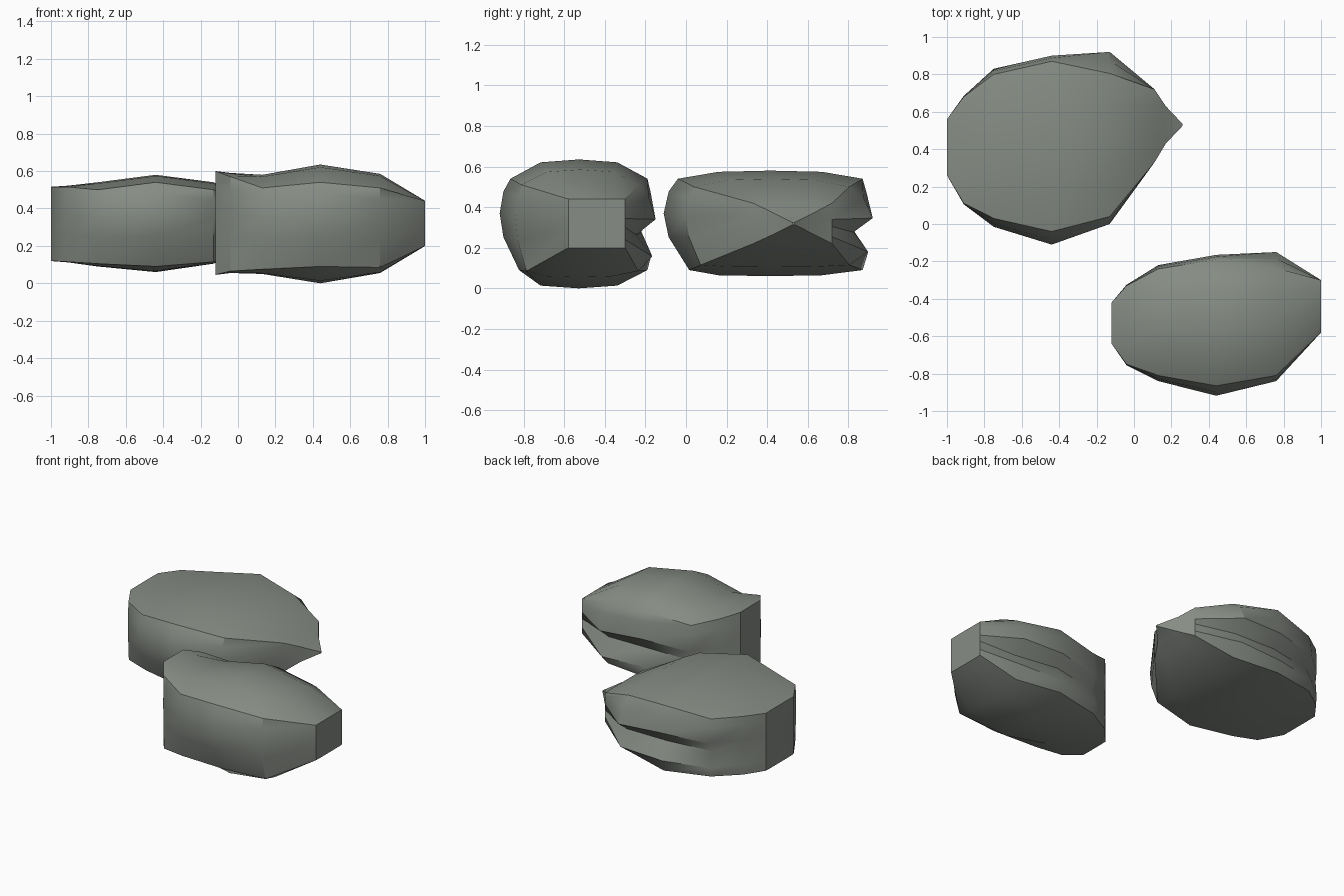
import bpy, bmesh, math

stone = bpy.data.materials.new("grey green stone")
stone.diffuse_color = (0.24, 0.262, 0.232, 1)


def ring(x, y0, y1, front, back, groove, zb, z0, z1, zt):
    """Cross-section: crease corners (y0,z0)-(y1,z1), bulged front, grooved back,
    domed top and bottom."""
    h, w = z1 - z0, y1 - y0
    y0b = y0 + 0.8 * front                    # lower front crease tucks in
    pts = [(y0b, z0), (y0 - 0.65 * front, z0 + 0.36 * h), (y0 - front, z0 + 0.62 * h),
           (y0 - 0.65 * front, z0 + 0.86 * h), (y0, z1)]
    for t, k in ((0.22, 0.85), (0.5, 1), (0.78, 0.85)):
        pts.append((y0 + t * w, z1 + k * (zt - z1)))
    pts += [(y1, z1), (y1 + 0.6 * back, z0 + 0.86 * h), (y1 + back, z0 + 0.6 * h),
            (y1 - groove, z0 + 0.42 * h), (y1 + 0.8 * back, z0 + 0.17 * h), (y1, z0)]
    for t, k in ((0.78, 0.85), (0.5, 1), (0.22, 0.85)):
        pts.append((y0 + t * w, z0 + k * (zb - z0)))
    return [(x, y, z) for y, z in pts]


def rock(name, sections):
    """Loft the cross-sections along x and cap both ends."""
    bm = bmesh.new()
    rings = [[bm.verts.new(p) for p in ring(*s)] for s in sections]
    n = len(rings[0])
    for a, b in zip(rings, rings[1:]):
        for i in range(n):
            j = (i + 1) % n
            bm.faces.new((a[i], a[j], b[j], b[i]))
    bm.faces.new(rings[0])
    bm.faces.new(rings[-1])
    bmesh.ops.recalc_face_normals(bm, faces=bm.faces)
    me = bpy.data.meshes.new(name)
    bm.to_mesh(me)
    bm.free()
    me.materials.append(stone)
    ob = bpy.data.objects.new(name, me)
    bpy.context.collection.objects.link(ob)
    bpy.ops.object.select_all(action='DESELECT')
    ob.select_set(True)
    bpy.context.view_layer.objects.active = ob
    bpy.ops.object.shade_smooth_by_angle(angle=math.radians(35))


# x, front y, back y, front bulge, back bulge, groove depth, bottom, low crease, high crease, top
rock("front_rock", [
    (-0.12, -0.64, -0.42, 0, 0, 0, 0.045, 0.046, 0.599, 0.60),
    (-0.04, -0.75, -0.33, 0.005, 0.005, 0.005, 0.055, 0.065, 0.57, 0.59),
    (0.13, -0.81, -0.24, 0.03, 0.02, 0.02, 0.05, 0.075, 0.51, 0.58),
    (0.44, -0.865, -0.19, 0.053, 0.025, 0.03, 0.0, 0.09, 0.54, 0.635),
    (0.76, -0.81, -0.235, 0.03, 0.085, 0.01, 0.055, 0.085, 0.51, 0.585),
    (1.0, -0.58, -0.30, 0, 0, 0, 0.199, 0.2, 0.44, 0.441),
])

rock("back_rock", [
    (-1.0, 0.26, 0.56, 0, 0, 0, 0.119, 0.12, 0.515, 0.516),
    (-0.91, 0.11, 0.68, 0.005, 0.005, 0.005, 0.112, 0.115, 0.515, 0.522),
    (-0.75, 0.03, 0.80, 0.045, 0.03, 0.02, 0.09, 0.105, 0.50, 0.54),
    (-0.44, -0.04, 0.87, 0.07, 0.03, 0.04, 0.06, 0.09, 0.54, 0.58),
    (-0.13, 0.04, 0.805, 0.04, 0.115, -0.02, 0.105, 0.115, 0.50, 0.54),
    (0.11, 0.33, 0.72, 0, 0, 0, 0.218, 0.22, 0.42, 0.422),
    (0.17, 0.43, 0.63, 0, 0, 0, 0.265, 0.266, 0.372, 0.373),
    (0.26, 0.525, 0.535, 0, 0, 0, 0.313, 0.314, 0.324, 0.325),
])
